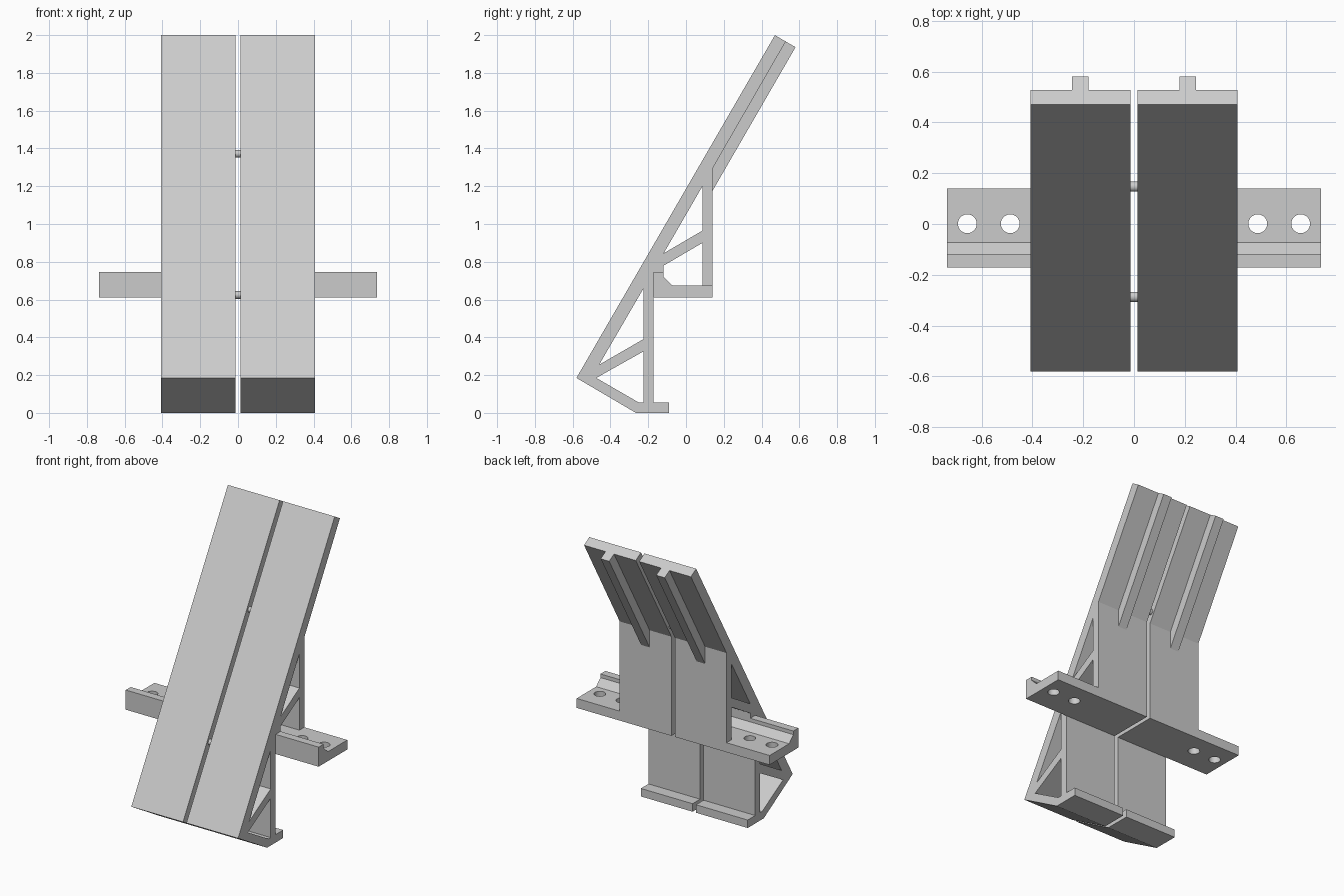
import bpy, bmesh, math
from mathutils import Vector

cube = bpy.data.objects.get("Cube")
if cube:
    bpy.data.objects.remove(cube, do_unlink=True)

grey = bpy.data.materials.new("light_grey")
grey.use_nodes = True
grey.diffuse_color = (0.6, 0.6, 0.6, 1)
grey.node_tree.nodes["Principled BSDF"].inputs["Base Color"].default_value = (0.6, 0.6, 0.6, 1)


def extrude_profile(name, loops, x0, x1):
    """Fill closed (y, z) loops, inner loops being openings, and extrude along x."""
    bm = bmesh.new()
    edges = []
    for loop in loops:
        vs = [bm.verts.new((x0, y, z)) for y, z in loop]
        edges += [bm.edges.new((v, vs[i - 1])) for i, v in enumerate(vs)]
    bmesh.ops.triangle_fill(bm, edges=edges, use_beauty=True)
    res = bmesh.ops.extrude_face_region(bm, geom=bm.faces[:], use_keep_orig=True)
    moved = [g for g in res["geom"] if isinstance(g, bmesh.types.BMVert)]
    bmesh.ops.translate(bm, verts=moved, vec=Vector((x1 - x0, 0, 0)))
    bmesh.ops.recalc_face_normals(bm, faces=bm.faces[:])
    mesh = bpy.data.meshes.new(name)
    bm.to_mesh(mesh)
    bm.free()
    mesh.materials.append(grey)
    obj = bpy.data.objects.new(name, mesh)
    bpy.context.collection.objects.link(obj)
    return obj


def activate(obj):
    bpy.ops.object.select_all(action="DESELECT")
    obj.select_set(True)
    bpy.context.view_layer.objects.active = obj


def mirror_x(obj):
    activate(obj)
    obj.modifiers.new("mirror", "MIRROR").use_mirror_merge = False
    bpy.ops.object.modifier_apply(modifier="mirror")


INNER, OUTER, TIP = 0.013, 0.407, 0.735

# Slanted panel, braces and walls: one outline with four truss openings
outline = [(-0.58, 0.185), (-0.265, 0), (-0.09, 0), (-0.09, 0.055), (-0.172, 0.055),
           (-0.172, 0.61), (0.14, 0.61), (0.14, 1.293), (0.528, 1.966), (0.471, 2.0)]
openings = [
    [(-0.475, 0.185), (-0.25, 0.055), (-0.226, 0.055), (-0.226, 0.325)],
    [(-0.46, 0.255), (-0.226, 0.39), (-0.226, 0.657)],
    [(-0.118, 0.72), (-0.072, 0.675), (0.087, 0.675), (0.087, 0.9), (-0.118, 0.78)],
    [(-0.118, 0.845), (0.087, 0.965), (0.087, 1.2)],
]
mirror_x(extrude_profile("slanted_frame", [outline] + openings, INNER, OUTER))

# Stiffening rib behind each panel
rib = [(0.14, 1.293), (0.14, 1.175), (0.58, 1.936), (0.528, 1.966)]
mirror_x(extrude_profile("back_rib", [rib], 0.179, 0.244))

# Side mounting arms with a raised, chamfered front lip
arm_profile = [(-0.172, 0.61), (0.14, 0.61), (0.14, 0.675), (-0.072, 0.675),
               (-0.118, 0.72), (-0.118, 0.745), (-0.172, 0.745)]
arm = extrude_profile("mounting_arm", [arm_profile], OUTER, TIP)

# Bolt holes through the arms
for x in (0.487, 0.656):
    bpy.ops.mesh.primitive_cylinder_add(vertices=40, radius=0.037, depth=0.3,
                                        location=(x, 0.001, 0.64))
    cutter = bpy.context.object
    cutter.hide_render = True
    activate(arm)
    cut = arm.modifiers.new("bolt_hole", "BOOLEAN")
    cut.object = cutter
    cut.operation = "DIFFERENCE"
    cut.solver = "EXACT"
    bpy.ops.object.modifier_apply(modifier=cut.name)
    bpy.data.objects.remove(cutter, do_unlink=True)
mirror_x(arm)
bpy.ops.object.shade_smooth_by_angle(angle=math.radians(30))

# Pins joining the two halves across the gap
for name, y, z in (("lower_pin", -0.287, 0.624), ("upper_pin", 0.147, 1.372)):
    bpy.ops.mesh.primitive_cylinder_add(vertices=32, radius=0.02, depth=2 * INNER,
                                        location=(0, y, z), rotation=(0, math.pi / 2, 0))
    pin = bpy.context.object
    pin.name = name
    pin.data.materials.append(grey)
    bpy.ops.object.shade_smooth_by_angle(angle=math.radians(30))
